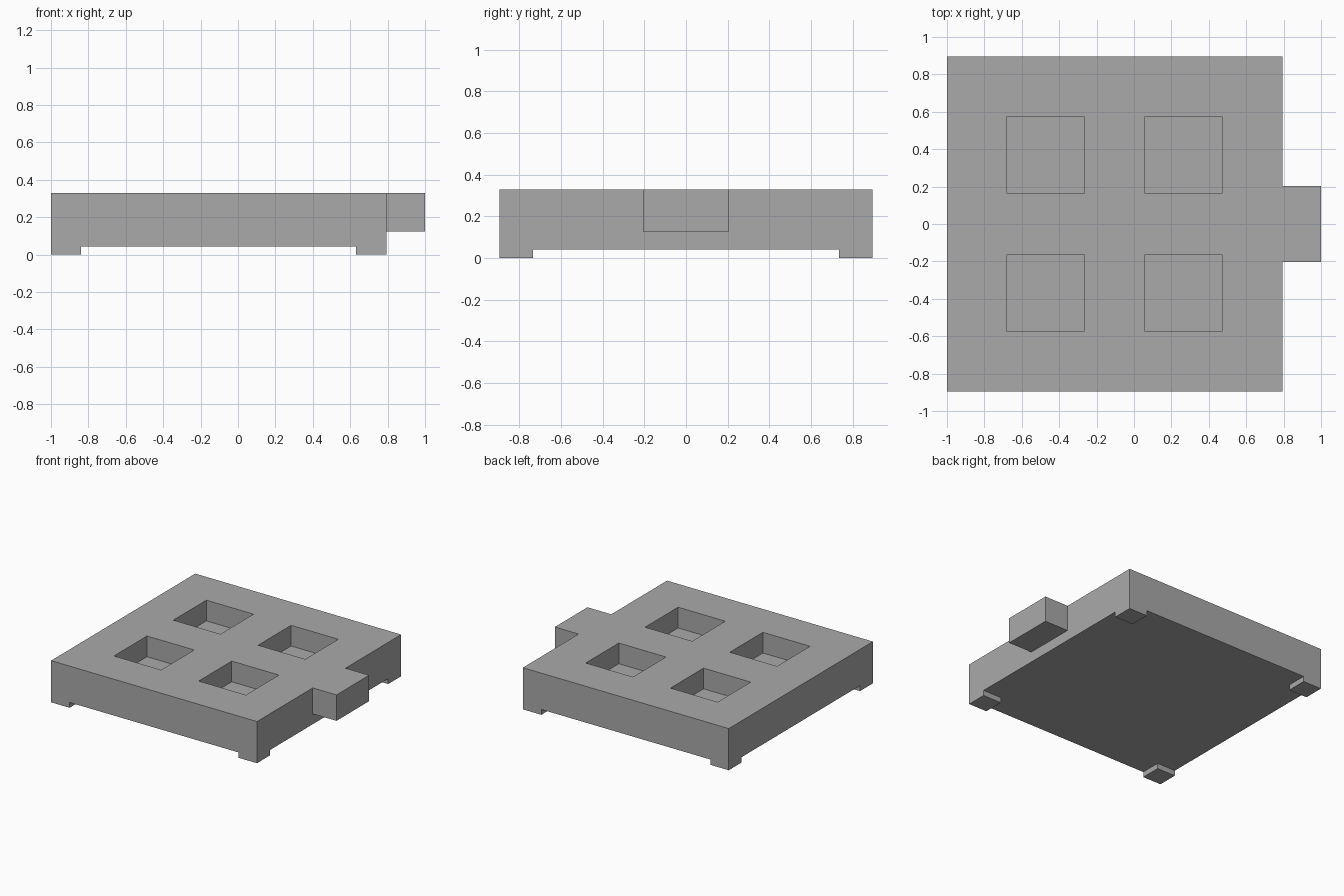
import bpy

# Remove the default cube
cube = bpy.data.objects.get("Cube")
if cube:
    bpy.data.objects.remove(cube, do_unlink=True)

grey = bpy.data.materials.new("plain_grey")
grey.use_nodes = True
colour = (0.4, 0.4, 0.4, 1)
grey.diffuse_color = colour
grey.node_tree.nodes["Principled BSDF"].inputs["Base Color"].default_value = colour

CENTRE_X = -0.1035
HALF = 0.8965
TOP = 0.328
FOOT_HEIGHT = 0.042
FOOT = 0.161
POCKET = 0.411
POCKET_OFFSET = 0.369
POCKET_DEPTH = 0.163


def box(name, low, high):
    """Flat-shaded box between two opposite corners."""
    centre = [(a + b) / 2 for a, b in zip(low, high)]
    bpy.ops.mesh.primitive_cube_add(size=1, location=centre)
    obj = bpy.context.object
    obj.name = name
    obj.scale = [b - a for a, b in zip(low, high)]
    bpy.ops.object.transform_apply(location=True, rotation=False, scale=True)
    obj.data.materials.append(grey)
    return obj


def cut(target, cutter, operation="DIFFERENCE"):
    """Apply a boolean and discard the helper object."""
    cutter.hide_render = True
    mod = target.modifiers.new("cut", "BOOLEAN")
    mod.operation = operation
    mod.solver = "EXACT"
    mod.object = cutter
    bpy.context.view_layer.objects.active = target
    bpy.ops.object.modifier_apply(modifier=mod.name)
    bpy.data.objects.remove(cutter, do_unlink=True)


# Square slab standing on four corner feet
left, right = CENTRE_X - HALF, CENTRE_X + HALF
slab = box("slab_with_feet", (left, -HALF, 0), (right, HALF, TOP))

# Crossed channels below leave only the corner feet
inner = HALF - FOOT
cut(slab, box("channel_x", (left - 1, -inner, -1), (right + 1, inner, FOOT_HEIGHT)))
cut(slab, box("channel_y", (CENTRE_X - inner, -HALF - 1, -1),
              (CENTRE_X + inner, HALF + 1, FOOT_HEIGHT)))

# Four square pockets in the top
for sx in (-1, 1):
    for sy in (-1, 1):
        x, y = CENTRE_X + sx * POCKET_OFFSET, sy * POCKET_OFFSET
        h = POCKET / 2
        cut(slab, box("pocket_cutter", (x - h, y - h, TOP - POCKET_DEPTH),
                      (x + h, y + h, TOP + 1)))

# Side tab, flush with the top
tab = box("side_tab", (right - 0.1, -0.203, 0.124), (1, 0.203, TOP))
cut(slab, tab, "UNION")
